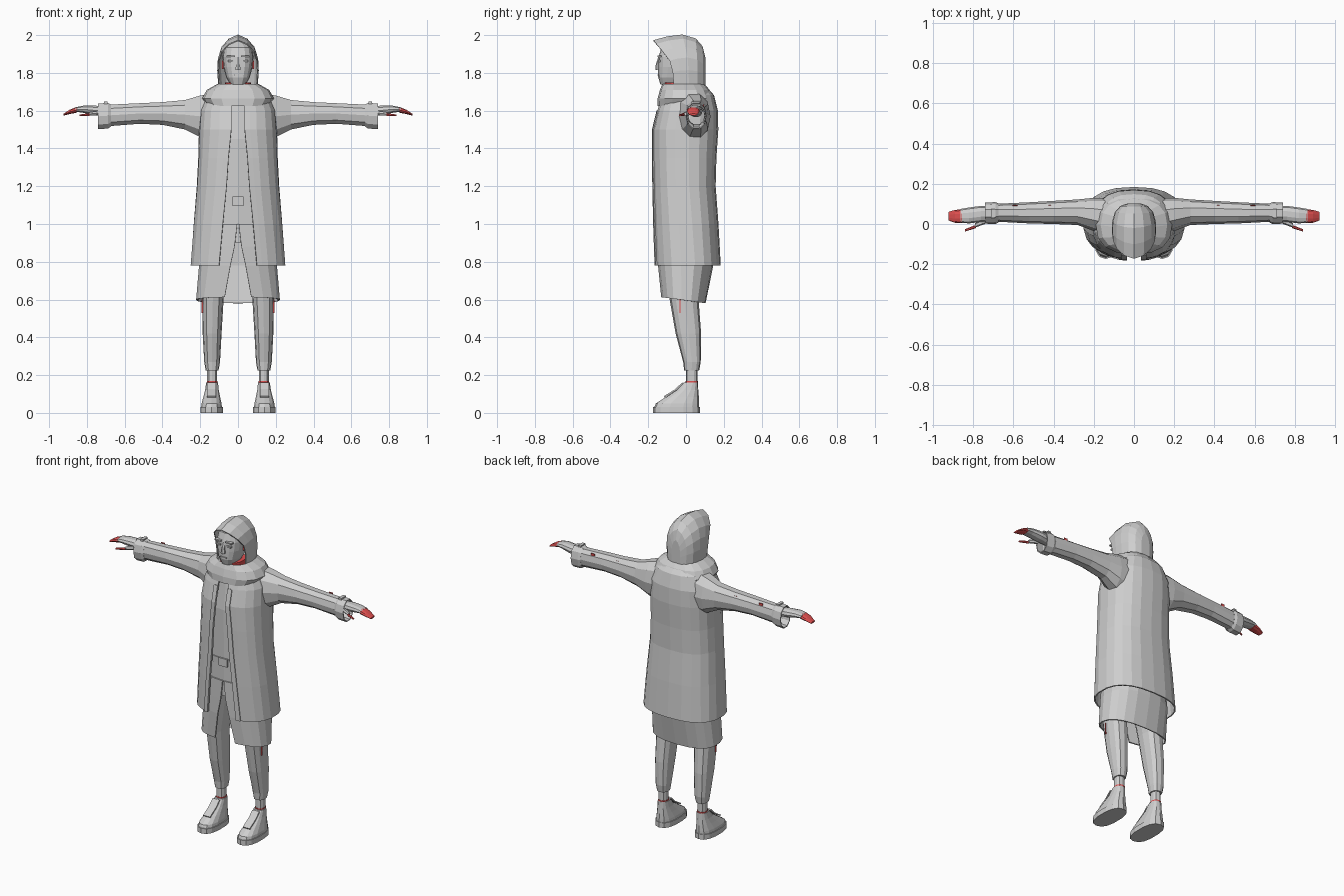
import bpy, bmesh, math
from mathutils import Vector

if "Cube" in bpy.data.objects:
    bpy.data.objects.remove(bpy.data.objects["Cube"])


def material(name, color):
    m = bpy.data.materials.new(name)
    m.use_nodes = True
    m.diffuse_color = color
    m.node_tree.nodes["Principled BSDF"].inputs["Base Color"].default_value = color
    return m


GREY = material("pale grey", (0.62, 0.62, 0.62, 1))
RED = material("soft red", (0.75, 0.08, 0.08, 1))
SIDES = ((1, "left"), (-1, "right"))


def ring(z, rx, front, back, cx=0, n=16, gap=None, p=2.5, tilt=0):
    """Horizontal rounded section, optionally open by a gap at the front."""
    pts = []
    start = math.asin((gap / rx) ** (p / 2)) if gap else 0
    for i in range(n):
        if gap:
            t = start + (2 * math.pi - 2 * start) * i / (n - 1)
        else:
            t = 2 * math.pi * i / n
        s, c = math.sin(t), math.cos(t)
        x = cx + rx * math.copysign(abs(s) ** (2 / p), s)
        y = (front + back) / 2 - (back - front) / 2 * math.copysign(abs(c) ** (2 / p), c)
        pts.append(Vector((x, y, z + tilt * y)))
    return pts


def side_ring(x, bottom, top, front, back, n=10):
    """Upright section across an arm."""
    return [Vector((x, p.y, p.x)) for p in
            ring(0, (top - bottom) / 2, front, back, (top + bottom) / 2, n, p=2.2)]


def loft(name, rings, mat=GREY, closed=True, ends="both", side=1, thick=0):
    """Skin consecutive sections, with caps or a sheet thickness."""
    bm = bmesh.new()
    rows = [[bm.verts.new((p.x * side, p.y, p.z)) for p in r] for r in rings]
    n = len(rows[0])
    for a, b in zip(rows, rows[1:]):
        for i in range(n if closed else n - 1):
            j = (i + 1) % n
            bm.faces.new((a[i], a[j], b[j], b[i]))
    if ends in ("both", "first"):
        bm.faces.new(rows[0])
    if ends in ("both", "last"):
        bm.faces.new(rows[-1])
    bmesh.ops.recalc_face_normals(bm, faces=bm.faces)
    mesh = bpy.data.meshes.new(name)
    bm.to_mesh(mesh)
    bm.free()
    mesh.materials.append(mat)
    obj = bpy.data.objects.new(name, mesh)
    bpy.context.collection.objects.link(obj)
    if thick:
        mod = obj.modifiers.new("thickness", "SOLIDIFY")
        mod.thickness = thick
        mod.offset = 0
    return obj


def box(name, lo, hi, mat=GREY, side=1):
    quad = [(lo[0], lo[1]), (hi[0], lo[1]), (hi[0], hi[1]), (lo[0], hi[1])]
    return loft(name, [[Vector((x, y, z)) for x, y in quad] for z in (lo[2], hi[2])],
                mat, side=side)


# Long open coat: height, half width, front, back, half opening
COAT = [(.78, .248, -.165, .18, .10), (1.0, .232, -.17, .168, .08),
        (1.2, .215, -.172, .153, .06), (1.35, .207, -.174, .157, .05),
        (1.5, .203, -.172, .167, .035), (1.6, .195, -.148, .165, .035),
        (1.68, .16, -.125, .145, .035), (1.73, .1, -.10, .1, .03)]
loft("coat", [ring(z, w, f, b, gap=g, n=21) for z, w, f, b, g in COAT],
     closed=False, ends="none", thick=.008)

# Coat edge bands along the opening
for side, word in SIDES:
    band = []
    for z, w, f, b, g in COAT[:6]:
        row = []
        for x in (g, g + .028):
            depth = (1 - (x / w) ** 2.5) ** .4
            row.append(Vector((x, (f + b) / 2 - (b - f) / 2 * depth - .006, z)))
        band.append(row)
    loft(word + "_coat_band", band, closed=False, ends="none", side=side, thick=.006)

# Shirt, belt and split skirt under the coat
loft("shirt", [ring(.9, .18, -.14, .13), ring(1.14, .18, -.142, .13),
               ring(1.45, .17, -.145, .13), ring(1.6, .15, -.125, .12),
               ring(1.7, .09, -.11, .08)])
loft("belt", [ring(1.10, .184, -.147, .133), ring(1.14, .184, -.148, .133)])
box("belt_buckle", (-.03, -.155, 1.095), (.03, -.145, 1.145))
loft("split_skirt", [ring(.595, .218, -.13, .10, gap=.07, n=19, tilt=-.14),
                     ring(.78, .203, -.145, .14, gap=.04, n=19),
                     ring(.88, .19, -.147, .14, gap=.018, n=19),
                     ring(1.0, .185, -.147, .14, gap=.004, n=19)],
     closed=False, ends="none", thick=.008)

# Draped collar and neck
loft("collar", [ring(1.625, .165, -.152, .15), ring(1.665, .19, -.15, .142),
                ring(1.71, .165, -.138, .125), ring(1.742, .108, -.125, .098),
                ring(1.715, .085, -.11, .07)], ends="none")
loft("neck", [ring(1.66, .07, -.11, .03), ring(1.748, .07, -.12, .03)], RED)

# Head with brow, nose and eyes
loft("head", [ring(1.738, .042, -.135, 0), ring(1.775, .062, -.147, .02),
              ring(1.83, .077, -.147, .05), ring(1.885, .082, -.145, .06),
              ring(1.935, .074, -.13, .06), ring(1.965, .04, -.09, .03)])
loft("nose", [ring(1.815, .016, -.162, -.13, n=6), ring(1.845, .011, -.16, -.13, n=6),
              ring(1.885, .006, -.147, -.13, n=6)])
box("mouth", (-.022, -.151, 1.785), (.022, -.14, 1.791))
for side, word in SIDES:
    box(word + "_eye", (.022, -.149, 1.858), (.052, -.135, 1.868), side=side)
    box(word + "_brow", (.016, -.152, 1.885), (.06, -.13, 1.893), side=side)
    box(word + "_ear", (.078, -.06, 1.82), (.086, -.035, 1.865), RED, side)

# Hood: arched sections running from the tilted rim to the back
ARCH = [(.95, 0, 0), (1, .3, .05), (.97, .55, .2), (.8, .76, .55), (.45, .92, .85)]
ARCH = ARCH + [(0, 1, 1)] + [(-x, z, y) for x, z, y in reversed(ARCH)]
hood = []
for y_top, y_low, width, top in [(-.172, -.065, .103, 1.97), (-.10, -.03, .107, 1.99),
                                 (-.02, .015, .105, 2.0), (.05, .06, .092, 1.98),
                                 (.085, .088, .065, 1.94), (.1, .1, .03, 1.88)]:
    hood.append([Vector((x * width, y_low + (y_top - y_low) * f, 1.735 + (top - 1.735) * z))
                 for x, z, f in ARCH])
loft("hood", hood, closed=False, ends="last", thick=.006)

for side, word in SIDES:
    # Sleeve and open cuff
    loft(word + "_sleeve", [side_ring(.13, 1.44, 1.70, -.06, .13),
                            side_ring(.2, 1.455, 1.685, -.035, .13),
                            side_ring(.28, 1.497, 1.66, -.005, .122),
                            side_ring(.4, 1.522, 1.648, 0, .115),
                            side_ring(.52, 1.528, 1.642, .003, .108),
                            side_ring(.69, 1.515, 1.634, .012, .1)],
         ends="first", side=side)
    loft(word + "_cuff", [side_ring(.675, 1.515, 1.633, .01, .1),
                          side_ring(.69, 1.505, 1.641, .002, .106),
                          side_ring(.74, 1.502, 1.638, .005, .103)],
         ends="none", side=side, thick=.006)
    box(word + "_cuff_tab", (.69, .03, 1.61), (.71, .075, 1.648), side=side)

    # Hand, fingers and thumb
    loft(word + "_hand", [side_ring(.66, 1.565, 1.62, .02, .085),
                          side_ring(.76, 1.575, 1.628, .01, .09),
                          side_ring(.82, 1.588, 1.627, .003, .082),
                          side_ring(.862, 1.594, 1.618, .006, .075)], side=side)
    loft(word + "_fingers", [side_ring(.855, 1.588, 1.62, .004, .073),
                             side_ring(.89, 1.582, 1.606, .006, .07),
                             side_ring(.923, 1.574, 1.584, .018, .06)], RED, side=side)
    loft(word + "_thumb_base", [side_ring(.74, 1.575, 1.60, 0, .03, 6),
                                side_ring(.79, 1.572, 1.592, -.018, .004, 6)], side=side)
    loft(word + "_thumb", [side_ring(.785, 1.572, 1.588, -.02, -.004, 6),
                           side_ring(.84, 1.57, 1.58, -.038, -.026, 6)], RED, side=side)

    # Trouser leg, ankle and red sock line
    loft(word + "_trouser_leg", [ring(.92, .075, -.12, .10, .095, 12),
                                 ring(.62, .058, -.09, .065, .133, 12),
                                 ring(.42, .05, -.055, .08, .137, 12),
                                 ring(.27, .042, -.015, .078, .137, 12),
                                 ring(.225, .034, -.01, .07, .137, 12)], side=side)
    loft(word + "_ankle", [ring(z, .027, 0, .06, .137, 10) for z in (.12, .24)], side=side)
    loft(word + "_sock_line", [ring(z, .029, -.002, .063, .137, 10) for z in (.161, .168)],
         RED, side=side)

    # Shoe with sole and raised tongue
    loft(word + "_shoe", [ring(.03, .056, -.168, .07, .14, 14),
                          ring(.05, .054, -.16, .07, .14, 14),
                          ring(.085, .045, -.105, .068, .139, 14),
                          ring(.12, .037, -.05, .065, .138, 14),
                          ring(.16, .032, -.012, .063, .137, 14)], side=side)
    loft(word + "_sole", [ring(z, .061, -.174, .074, .14, 14) for z in (0, .032)], side=side)
    loft(word + "_shoe_tongue", [[Vector((.14 + x, y, z)) for x in (-.024, .024)]
                                 for y, z in ((-.115, .085), (-.055, .122), (-.018, .158))],
         closed=False, ends="none", side=side, thick=.008)

    # Small red flecks on the sleeve and outer knee
    for i, x in enumerate((.4, .58)):
        box(f"{word}_sleeve_fleck_{i}", (x, .09, 1.61), (x + .025, .094, 1.632), RED, side)
    box(word + "_knee_fleck", (.185, -.034, .53), (.192, -.028, .6), RED, side)
